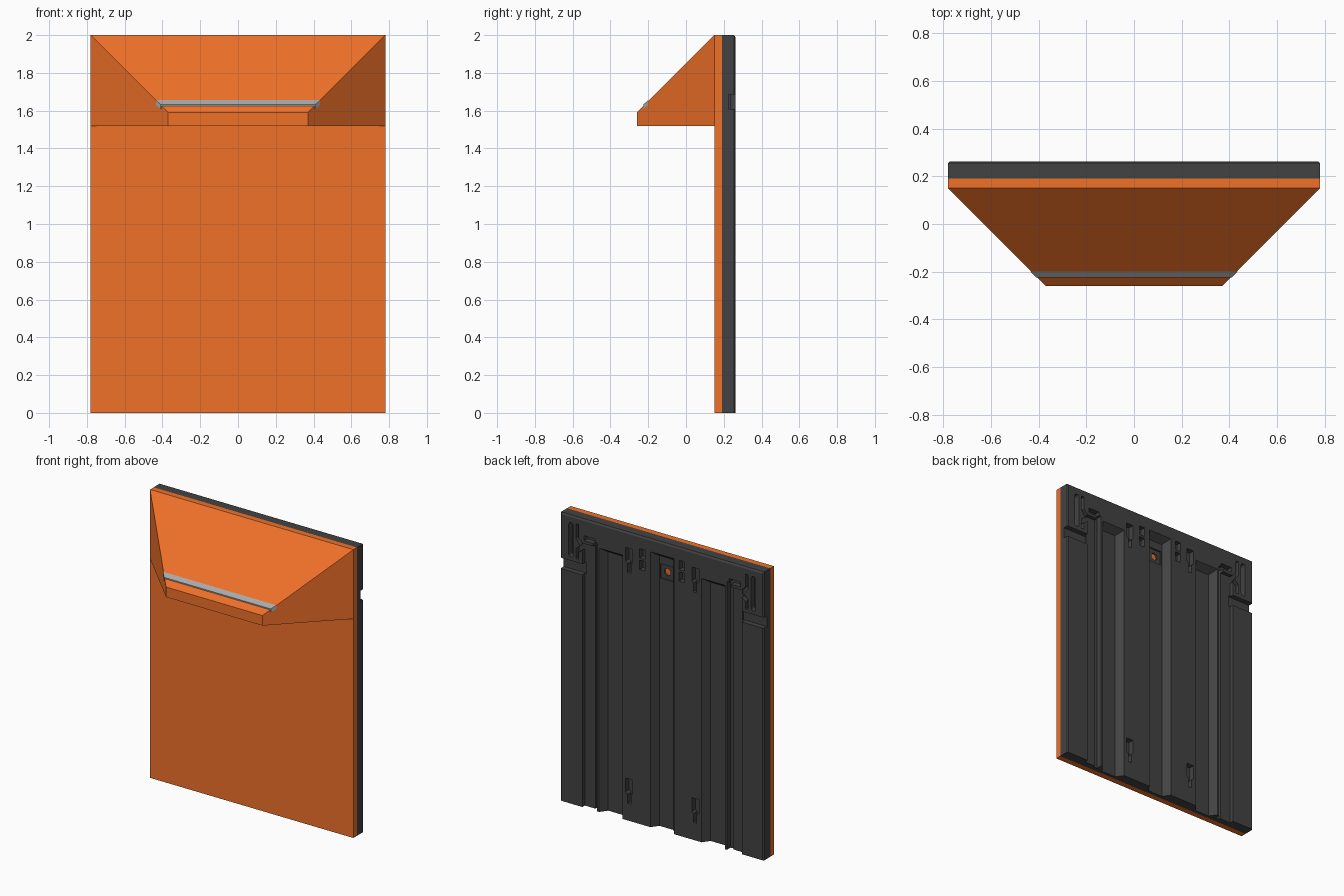
import bpy, bmesh, math

if "Cube" in bpy.data.objects:
    bpy.data.objects.remove(bpy.data.objects["Cube"])


def material(name, rgb):
    m = bpy.data.materials.new(name)
    m.diffuse_color = (*rgb, 1)
    m.use_nodes = True
    m.node_tree.nodes["Principled BSDF"].inputs["Base Color"].default_value = m.diffuse_color
    return m


ORANGE = material("orange", (0.87, 0.165, 0.022))
DARK = material("dark_plastic", (0.055, 0.055, 0.055))
STRIP = material("light_grey", (0.4, 0.4, 0.4))


def rect(x0, x1, z0, z1):
    return [(x0, z0), (x1, z0), (x1, z1), (x0, z1)]


def capsule(cx, z0, z1, r, n=6):
    top = [(cx + r * math.cos(math.pi * i / n), z1 - r + r * math.sin(math.pi * i / n)) for i in range(n + 1)]
    low = [(cx - r * math.cos(math.pi * i / n), z0 + r - r * math.sin(math.pi * i / n)) for i in range(n + 1)]
    return top + low


def loft(name, a, ya, b, yb, mat=None):
    """Solid between x-z outline a at depth ya and outline b at depth yb."""
    bm = bmesh.new()
    va = [bm.verts.new((x, ya, z)) for x, z in a]
    vb = [bm.verts.new((x, yb, z)) for x, z in b]
    n = len(a)
    bm.faces.new(va)
    bm.faces.new(vb[::-1])
    for i in range(n):
        j = (i + 1) % n
        bm.faces.new((va[i], va[j], vb[j], vb[i]))
    bmesh.ops.recalc_face_normals(bm, faces=bm.faces)
    me = bpy.data.meshes.new(name)
    bm.to_mesh(me)
    bm.free()
    ob = bpy.data.objects.new(name, me)
    bpy.context.collection.objects.link(ob)
    if mat:
        me.materials.append(mat)
    return ob


# front panel
panel = rect(-0.78, 0.78, 0, 2)
loft("front_panel", panel, 0.15, panel, 0.19, ORANGE)

# sloped hood
loft("hood", rect(-0.78, 0.78, 1.52, 2), 0.15, rect(-0.37, 0.37, 1.52, 1.59), -0.26, ORANGE)

# light strip lying across the 45 degree hood slope
loft("light_strip", [(-0.435, 1.63), (0.435, 1.63), (0.435, 1.656), (-0.435, 1.656)], -0.2,
     [(-0.41, 1.61), (0.41, 1.61), (0.41, 1.633), (-0.41, 1.633)], -0.225, STRIP)

# back shell, with slightly chamfered rear edge
back = loft("back_shell", panel, 0.19, panel, 0.255, DARK)
rim = loft("rim", panel, 0.255, rect(-0.772, 0.772, 0, 1.988), 0.262, DARK)
bm = bmesh.new()
for ob in (back, rim):
    bm.from_mesh(ob.data)
bmesh.ops.remove_doubles(bm, verts=bm.verts, dist=1e-5)
inner = [f for f in bm.faces if all(abs(v.co.y - 0.255) < 1e-5 for v in f.verts)]
bmesh.ops.delete(bm, geom=inner, context='FACES_ONLY')
bmesh.ops.recalc_face_normals(bm, faces=bm.faces)
bm.to_mesh(back.data)
bm.free()
bpy.data.objects.remove(rim)

cutters = []
OUT = 0.262   # rear surface


def pocket(pts, floor):
    cutters.append(loft("cutter", pts, floor, pts, 0.30))


def channel(cx, top, mouth, slope, floor):
    """Open-bottomed groove with sloping walls."""
    k = (0.30 - floor) / (OUT - floor) * slope
    f = mouth - slope
    cutters.append(loft("cutter", rect(cx - f, cx + f, -0.1, top - slope), floor,
                        rect(cx - f - k, cx + f + k, -0.1, top - slope + k), 0.30))


# centre channel with cable hole
channel(0, 1.91, 0.09, 0.035, 0.213)
pocket(rect(-0.05, 0.05, 1.72, 1.82), 0.203)
pocket(capsule(0, 1.745, 1.795, 0.025), 0.18)

for s in (1, -1):
    def m(pts):
        return [(s * x, z) for x, z in pts]

    # side channels and edge grooves
    channel(s * 0.393, 1.83, 0.09, 0.035, 0.213)
    pocket(m(rect(0.525, 0.612, -0.1, 1.83)), 0.235)
    pocket(m(rect(0.498, 0.530, -0.1, 1.86)), 0.222)
    # clip slots at the corners
    pocket(m(rect(0.515, 0.60, 1.85, 1.885)), 0.225)
    pocket(m(capsule(0.70, 1.71, 1.95, 0.017)), 0.222)
    pocket(m([(0.66, 1.95), (0.64, 1.95), (0.64, 1.86), (0.60, 1.82), (0.60, 1.79),
              (0.64, 1.76), (0.64, 1.71), (0.66, 1.71), (0.66, 1.78), (0.63, 1.805), (0.66, 1.85)]), 0.232)
    # notch open to the side
    pocket(m(rect(0.60, 0.80, 1.61, 1.685)), 0.226)
    # paired square slots
    for z in (1.765, 1.845):
        pocket(m(rect(0.13, 0.172, z, z + 0.065)), 0.225)
    # hanging keyholes, upper and lower
    for z in (1.72, 0.12):
        pocket(m([(0.24, z), (0.265, z), (0.265, z + 0.06), (0.282, z + 0.075), (0.282, z + 0.17),
                  (0.228, z + 0.17), (0.228, z + 0.075), (0.24, z + 0.06)]), 0.222)

# carve the back shell and drop the cutters
bpy.context.view_layer.objects.active = back
for c in cutters:
    c.hide_render = True
    mod = back.modifiers.new("carve", 'BOOLEAN')
    mod.operation = 'DIFFERENCE'
    mod.solver = 'EXACT'
    mod.object = c
    bpy.ops.object.modifier_apply(modifier=mod.name)
for c in cutters:
    bpy.data.objects.remove(c)
